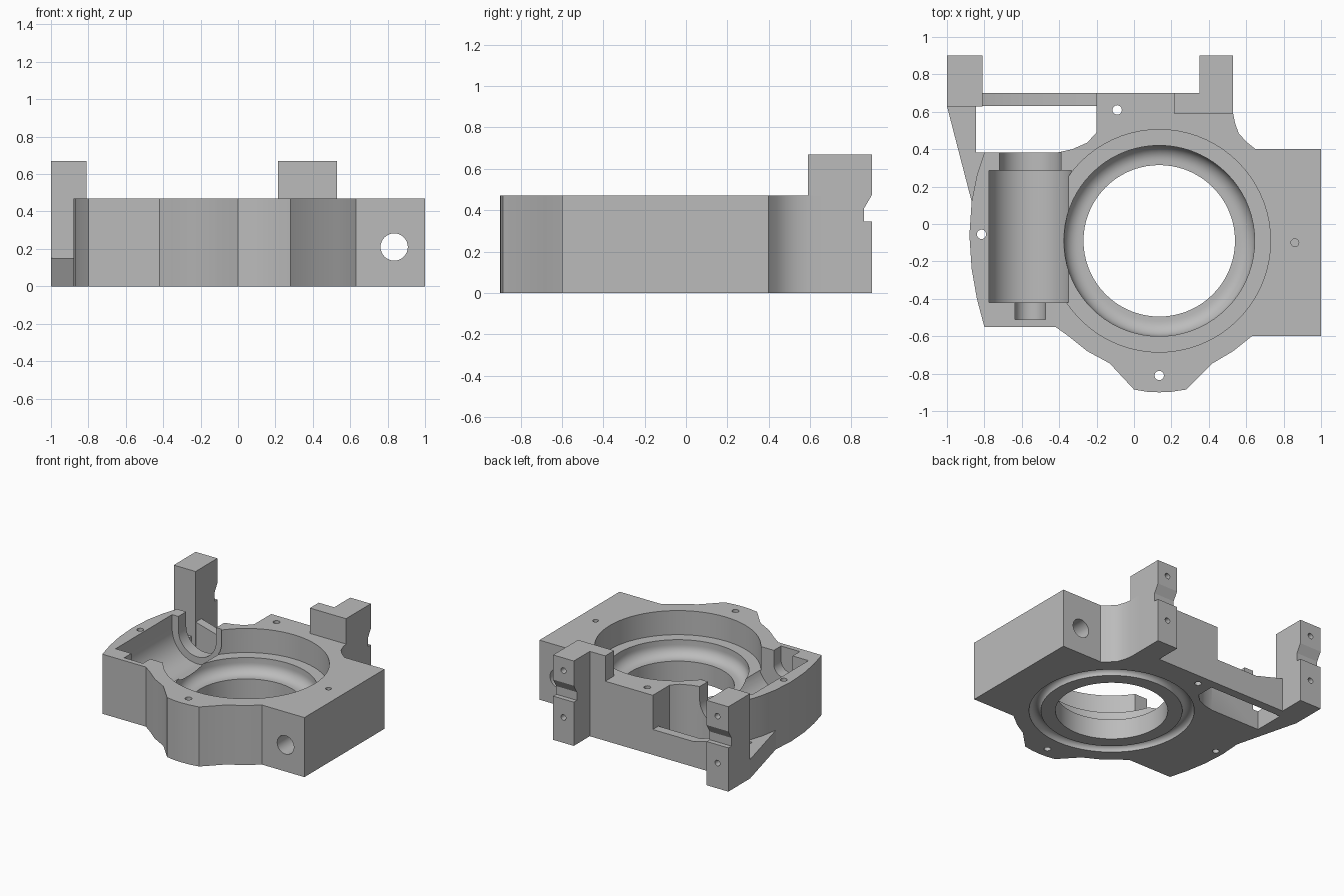
import bpy, bmesh
from math import sin, cos, pi
from mathutils import Matrix, Vector

if "Cube" in bpy.data.objects:
    bpy.data.objects.remove(bpy.data.objects["Cube"])

GREY = (0.5, 0.5, 0.5, 1)
metal = bpy.data.materials.new("cast_grey")
metal.use_nodes = True
metal.diffuse_color = GREY
metal.node_tree.nodes["Principled BSDF"].inputs["Base Color"].default_value = GREY

TOP = 0.47
CX, CY = 0.135, -0.09      # bore axis
TX, TZ = -0.555, 0.36      # trough axis


def finish(name, bm):
    bmesh.ops.remove_doubles(bm, verts=bm.verts, dist=1e-5)
    bmesh.ops.recalc_face_normals(bm, faces=bm.faces)
    me = bpy.data.meshes.new(name)
    bm.to_mesh(me)
    bm.free()
    me.materials.append(metal)
    ob = bpy.data.objects.new(name, me)
    bpy.context.collection.objects.link(ob)
    return ob


def prism(name, pts, a, b, axis="z"):
    """Extrude a 2D profile from a to b along an axis."""
    place = {"z": lambda u, v: (u, v, a), "y": lambda u, v: (u, a, v),
             "x": lambda u, v: (a, u, v)}[axis]
    step = Vector([(b - a) * (c == axis) for c in "xyz"])
    bm = bmesh.new()
    face = bm.faces.new([bm.verts.new(place(*p)) for p in pts])
    ext = bmesh.ops.extrude_face_region(bm, geom=[face], use_keep_orig=True)
    moved = [g for g in ext["geom"] if isinstance(g, bmesh.types.BMVert)]
    bmesh.ops.translate(bm, verts=moved, vec=step)
    return finish(name, bm)


def box(name, x, y, z):
    return prism(name, [(x[0], y[0]), (x[1], y[0]), (x[1], y[1]), (x[0], y[1])], *z)


def arc(u, v, r, start, end, n):
    return [(u + r * cos(start + (end - start) * i / n),
             v + r * sin(start + (end - start) * i / n)) for i in range(n + 1)]


def circle(u, v, r, n=20):
    return arc(u, v, r, 0, 2 * pi, n)[:-1]


def lathe(name, profile, n=72):
    """Spin a closed (radius, height) profile around the bore axis."""
    bm = bmesh.new()
    face = bm.faces.new([bm.verts.new((CX + r, CY, z)) for r, z in profile])
    edges = list(face.edges)
    bm.faces.remove(face)
    bmesh.ops.spin(bm, geom=edges + list(bm.verts), cent=(CX, CY, 0), axis=(0, 0, 1),
                   angle=2 * pi, steps=n, use_merge=True)
    return finish(name, bm)


def cut(ob, *cutters):
    bpy.context.view_layer.objects.active = ob
    for c in cutters:
        mod = ob.modifiers.new("cut", "BOOLEAN")
        mod.operation, mod.solver, mod.object = "DIFFERENCE", "EXACT", c
        bpy.ops.object.modifier_apply(modifier=mod.name)
        bpy.data.objects.remove(c)


def u_slot(r, y0, y1):
    pts = [(TX + r, 0.7)] + arc(TX, TZ, r, 0, -pi, 24) + [(TX - r, 0.7)]
    return prism("slot_cutter", pts, y0, y1, "y")


# Main housing block
outline = [(1, -0.6), (1, 0.4), (0.65, 0.4), (0.6, 0.44), (0.56, 0.485), (0.54, 0.54),
           (0.53, 0.59), (0.53, 0.7), (-0.2, 0.7), (-0.2, 0.49), (-0.25, 0.435),
           (-0.33, 0.4), (-0.41, 0.382), (-0.8, 0.382), (-0.84, 0.26), (-0.868, 0.12),
           (-0.88, -0.06), (-0.868, -0.24), (-0.84, -0.4), (-0.8, -0.55), (-0.42, -0.55),
           (-0.35, -0.6), (-0.25, -0.68), (-0.13, -0.745), (0, -0.885), (0.07, -0.897),
           (0.135, -0.9), (0.2, -0.897), (0.28, -0.885), (0.42, -0.745), (0.53, -0.68),
           (0.63, -0.6)]
housing = prism("housing", outline, 0, TOP)

# Stepped bore with a rounded seat, and a ring groove underneath
LEDGE, SEAT = 0.28, 0.16
bore = [(0, -0.2), (0.405, -0.2), (0.405, SEAT), (0.43, SEAT)]
bore += arc(0.43, SEAT + 0.08, 0.08, -pi / 2, 0, 8)[1:]
bore += [(0.51, LEDGE), (0.595, LEDGE), (0.595, 0.7), (0, 0.7)]
groove = [(0.595, -0.05)] + arc(0.5525, 0, 0.0425, 0, pi, 12) + [(0.51, -0.05)]
cut(housing, lathe("bore_cutter", bore), lathe("groove_cutter", groove))

# Side trough with a narrower collar at the back and a shaft slot at the front
cut(housing, u_slot(0.22, -0.42, 0.285), u_slot(0.165, 0.2, 0.5),
    u_slot(0.082, -0.51, -0.35))

# Screw holes and the cross hole
for x, y in [(-0.09, 0.61), (-0.815, -0.055), (CX, -0.81)]:
    cut(housing, prism("screw_cutter", circle(x, y, 0.025), -0.2, 0.7))
cut(housing, prism("cross_cutter", circle(0.835, 0.21, 0.073, 32), -1, 0.6, "y"),
    prism("blind_cutter", circle(0.86, -0.1, 0.021), 0.36, 0.7))

# Low rear bar, ramping up to the outer post
prism("rear_bar", [(-0.2, 0), (-0.2, 0.2), (-0.56, 0.2), (-0.81, 0.27), (-0.81, 0)],
      0.63, 0.7, "y")

# Side strut
prism("side_strut", [(-1, 0.63), (-0.845, 0.63), (-0.845, 0.382), (-0.8, 0.382),
                     (-0.868, 0.12)], 0, 0.15)

# Rear mounting posts with a notch and two screw holes each
for name, x0, x1, y0 in [("right_post", -1, -0.81, 0.627), ("left_post", 0.35, 0.53, 0.7)]:
    side = [(y0, 0), (0.9, 0), (0.9, 0.345), (0.862, 0.345), (0.862, 0.41),
            (0.9, 0.475), (0.9, 0.67), (y0, 0.67)]
    post = prism(name, side, x0, x1, "x")
    for z in (0.2, 0.57):
        cut(post, prism("screw_cutter", circle((x0 + x1) / 2, z, 0.022), 0.78, 1, "y"))

# Raised pad beside the left post
box("post_pad", (0.215, 0.53), (0.59, 0.7), (TOP, 0.67))

# Sharp edges kept, curved walls smooth
bpy.ops.object.select_all(action="DESELECT")
for ob in bpy.context.collection.objects:
    if ob.type == "MESH" and metal.name in ob.data.materials:
        ob.select_set(True)
        bpy.context.view_layer.objects.active = ob
bpy.ops.object.shade_smooth_by_angle(angle=0.45)
